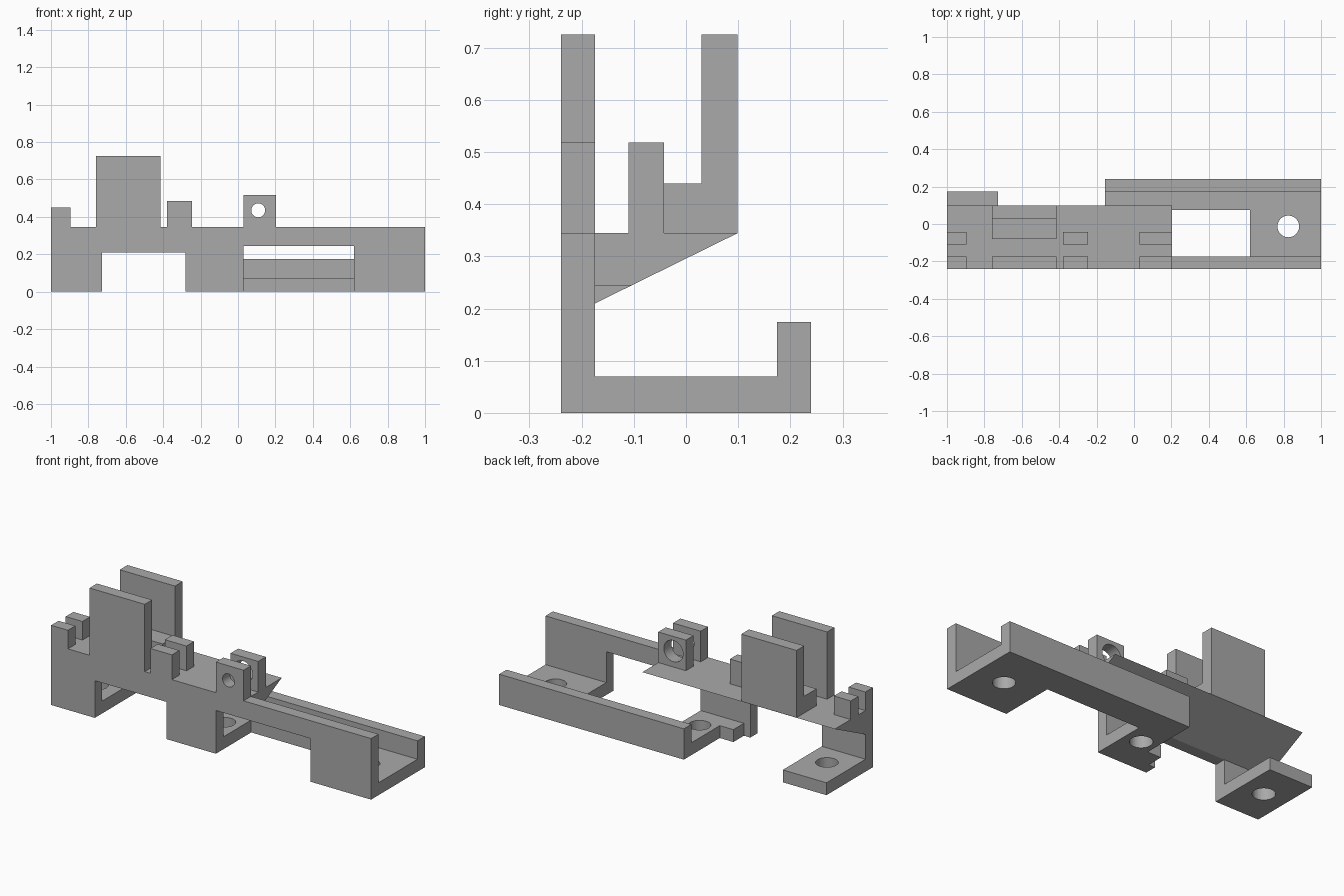
import bpy, bmesh
from mathutils import Vector

cube = bpy.data.objects.get("Cube")
if cube:
    bpy.data.objects.remove(cube, do_unlink=True)

grey = bpy.data.materials.new("plain grey")
grey.use_nodes = True
COLOUR = (0.4, 0.4, 0.4, 1)
grey.diffuse_color = COLOUR
grey.node_tree.nodes["Principled BSDF"].inputs["Base Color"].default_value = COLOUR

# Axes of the outline plane, followed by the extrusion axis
PLANES = {"x": (1, 2, 0), "y": (0, 2, 1), "z": (0, 1, 2)}


def prism(name, outline, axis, start, end):
    """Extrude a flat outline along an axis."""
    a, b, c = PLANES[axis]
    bm = bmesh.new()
    verts = []
    for p, q in outline:
        co = Vector()
        co[a], co[b], co[c] = p, q, start
        verts.append(bm.verts.new(co))
    face = bm.faces.new(verts)
    moved = bmesh.ops.extrude_face_region(bm, geom=[face])["geom"]
    step = Vector()
    step[c] = end - start
    bmesh.ops.translate(bm, vec=step, verts=[g for g in moved if isinstance(g, bmesh.types.BMVert)])
    bmesh.ops.recalc_face_normals(bm, faces=bm.faces)
    mesh = bpy.data.meshes.new(name)
    bm.to_mesh(mesh)
    bm.free()
    mesh.materials.append(grey)
    obj = bpy.data.objects.new(name, mesh)
    bpy.context.collection.objects.link(obj)
    return obj


def box(name, x, y, z):
    return prism(name, [(x[0], y[0]), (x[1], y[0]), (x[1], y[1]), (x[0], y[1])], "z", *z)


def drill(obj, centre, radius, axis):
    """Cut a round hole through a part."""
    bpy.ops.mesh.primitive_cylinder_add(
        vertices=40, radius=radius, depth=0.4, location=centre,
        rotation=(1.5707963, 0, 0) if axis == "y" else (0, 0, 0))
    cutter = bpy.context.object
    cutter.name = obj.name + "_hole_cutter"
    cutter.data.materials.append(grey)
    cutter.hide_render = True
    cutter.hide_set(True)
    cutter.display_type = 'WIRE'
    mod = obj.modifiers.new("hole", 'BOOLEAN')
    mod.operation = 'DIFFERENCE'
    mod.solver = 'EXACT'
    mod.object = cutter


FRONT, INNER, BACK = -0.24, -0.174, 0.24
FLOOR, DECK, LIP = 0.07, 0.345, 0.174

# Front wall with its posts and lower openings
towers = [(-1, -0.895, 0.45), (-0.76, -0.415, 0.725), (-0.38, -0.245, 0.485), (0.03, 0.203, 0.518)]
top = []
for x0, x1, z in towers:
    top += [(x0, DECK), (x0, z), (x1, z), (x1, DECK)]
outline = [(-1, 0)] + top[1:] + [
    (1, DECK), (1, 0), (0.62, 0), (0.62, 0.244), (0.03, 0.244), (0.03, 0),
    (-0.28, 0), (-0.28, 0.21), (-0.727, 0.21), (-0.727, 0)]
front_wall = prism("front_wall", outline, "y", FRONT, INNER)
drill(front_wall, (0.108, -0.24, 0.435), 0.037, "y")

# Sloped deck, trimmed flat above the long opening
prism("deck", [(INNER, 0.21), (0.1, DECK), (INNER, DECK)], "x", -1, 0.03)
prism("deck_trimmed_end", [(INNER, 0.244), (-0.105, 0.244), (0.1, DECK), (INNER, DECK)],
      "x", 0.03, 0.203)

# Rear posts paired with the small front posts
posts = []
for name, i in (("left_end", 0), ("middle", 2), ("pivot", 3)):
    x0, x1, z = towers[i]
    posts.append(box(name + "_rear_post", (x0, x1), (-0.11, -0.042), (DECK, z)))
drill(posts[2], (0.108, -0.08, 0.435), 0.06, "y")

# Tall rear plate and the step in front of it
x0, x1, z = towers[1]
box("tall_rear_plate", (x0, x1), (0.03, 0.099), (DECK, z))
box("step_block", (x0, x1), (-0.08, 0.03), (DECK, 0.44))

# Left foot
left_foot = box("left_foot", (-1, -0.727), (INNER, LIP), (0, FLOOR))
drill(left_foot, (-0.86, -0.03, 0), 0.058, "z")

# Main floor joining the middle and right feet
floor = prism("main_floor", [
    (-0.24, INNER), (0.03, INNER), (0.03, 0.075), (0.62, 0.075), (0.62, INNER),
    (1, INNER), (1, LIP), (-0.155, LIP), (-0.155, -0.08), (-0.24, -0.08)], "z", 0, FLOOR)
drill(floor, (0.825, -0.013, 0), 0.058, "z")
drill(floor, (-0.067, -0.025, 0), 0.058, "z")

# Raised rear lip
box("rear_lip", (-0.155, 1), (LIP, BACK), (0, 0.174))
